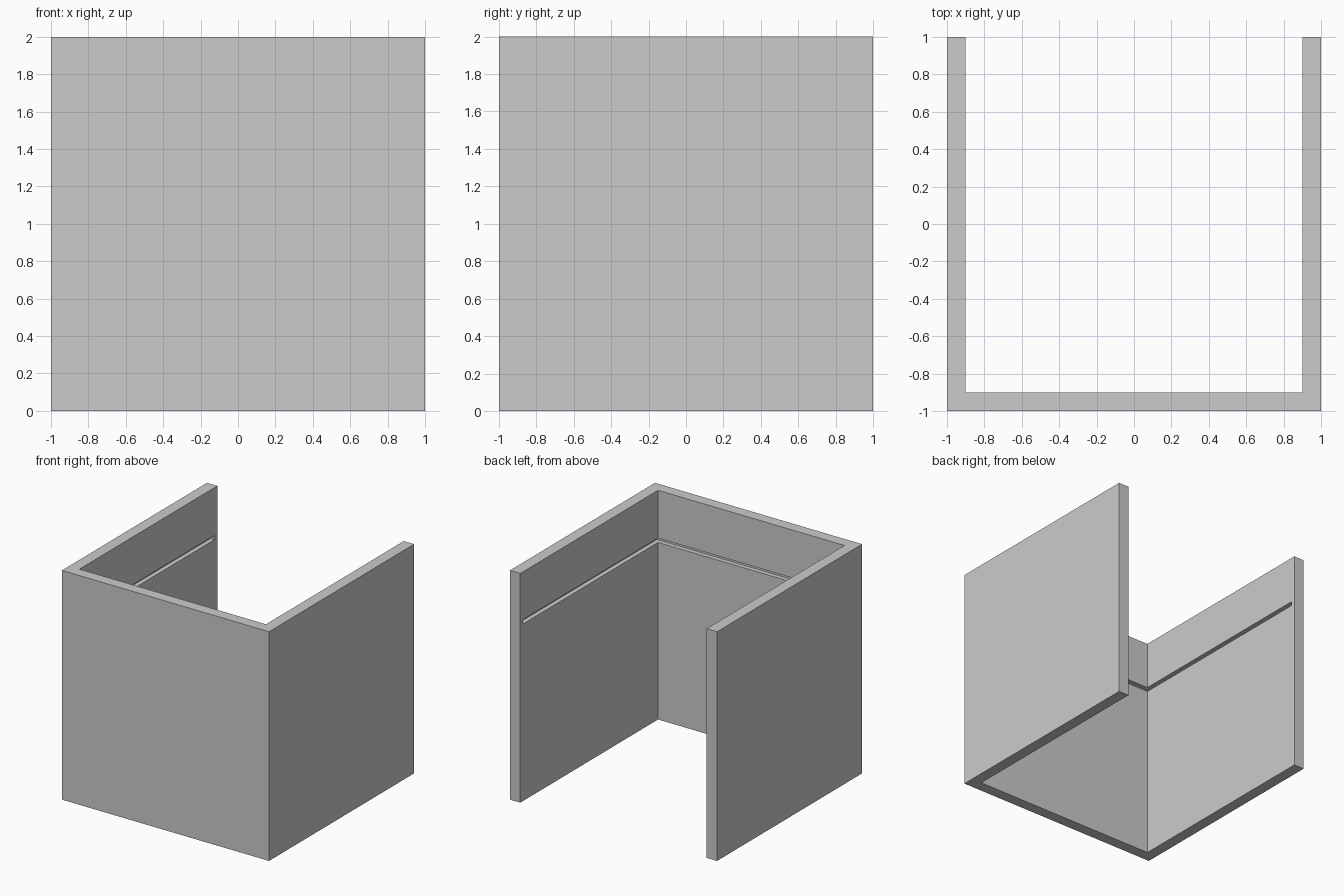
import bpy

if "Cube" in bpy.data.objects:
    bpy.data.objects.remove(bpy.data.objects["Cube"])


def box(name, lo, hi):
    """Axis-aligned box between two corners."""
    bpy.ops.mesh.primitive_cube_add(size=1)
    ob = bpy.context.object
    ob.name = name
    ob.location = [(a + b) / 2 for a, b in zip(lo, hi)]
    ob.scale = [b - a for a, b in zip(lo, hi)]
    bpy.ops.object.transform_apply(location=True, rotation=False, scale=True)
    return ob


def cut(target, cutter):
    """Subtract a hidden cutter from the target."""
    mod = target.modifiers.new(cutter.name, 'BOOLEAN')
    mod.operation = 'DIFFERENCE'
    mod.solver = 'EXACT'
    mod.object = cutter
    bpy.context.view_layer.objects.active = target
    bpy.ops.object.modifier_apply(modifier=mod.name)
    bpy.data.objects.remove(cutter, do_unlink=True)


# Three-sided wall: solid block hollowed through top, bottom and back
walls = box("walls", (-1, -1, 0), (1, 1, 2))
cut(walls, box("interior", (-0.9, -0.9, -1), (0.9, 2, 3)))

# Shelf slot running round the inner faces, stopping short of the back ends
cut(walls, box("shelf_slot", (-0.94, -0.94, 1.545), (0.94, 0.96, 1.582)))
